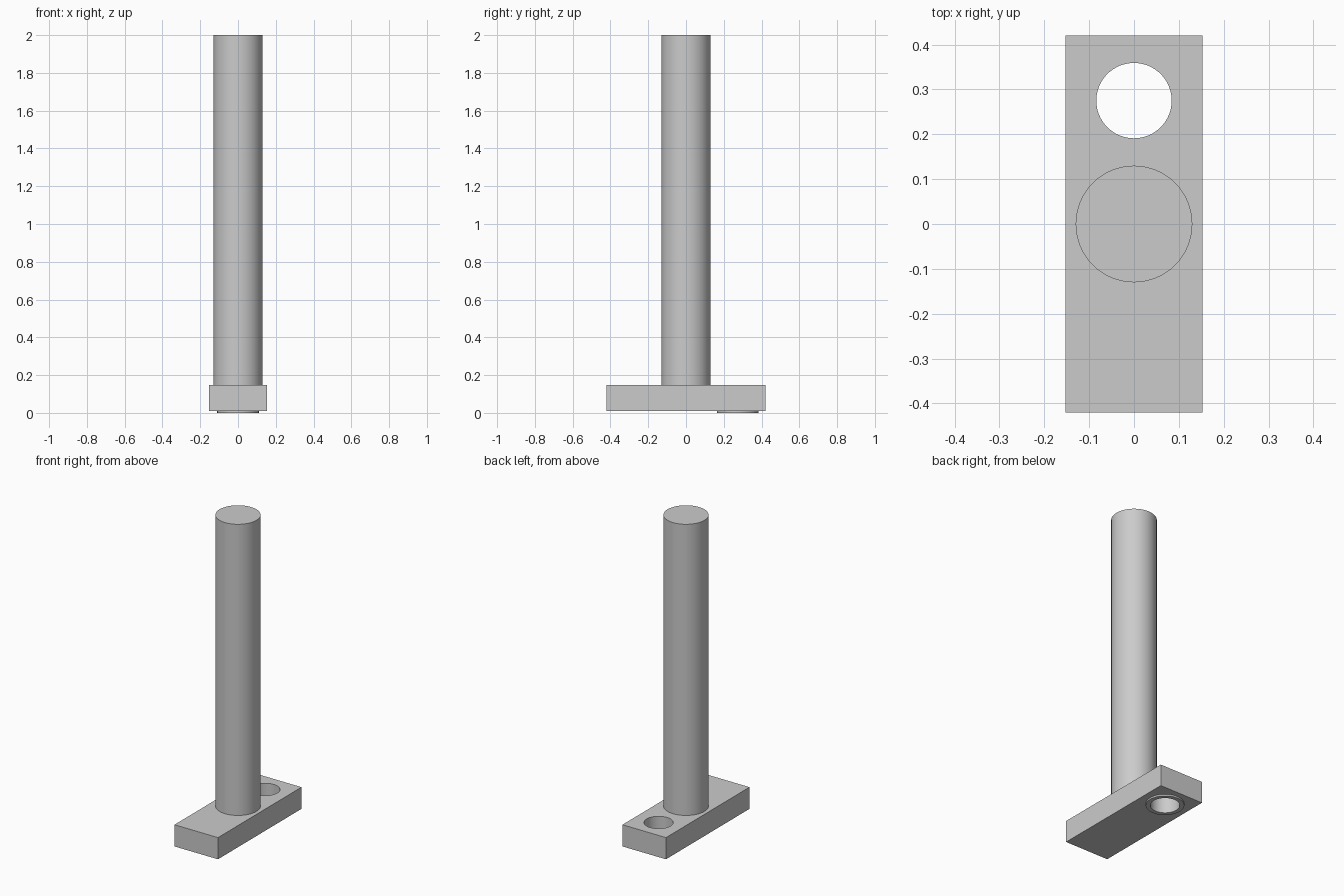
import bpy
import bmesh
from math import radians
from mathutils import Matrix

if "Cube" in bpy.data.objects:
    bpy.data.objects.remove(bpy.data.objects["Cube"], do_unlink=True)

HALF_X, HALF_Y = 0.153, 0.42
PLATE_Z, PLATE_TOP = 0.01, 0.148
ROD_R, ROD_TOP = 0.13, 2.0
HOLE_Y, HOLE_R, BOSS_R = 0.275, 0.084, 0.11
SIDES = 64

grey = bpy.data.materials.new("plain grey")
grey.use_nodes = True
grey.diffuse_color = (0.6, 0.6, 0.6, 1)
grey.node_tree.nodes["Principled BSDF"].inputs["Base Color"].default_value = (0.6, 0.6, 0.6, 1)


def make_object(name, bm):
    bmesh.ops.recalc_face_normals(bm, faces=bm.faces)
    mesh = bpy.data.meshes.new(name)
    bm.to_mesh(mesh)
    bm.free()
    mesh.materials.append(grey)
    obj = bpy.data.objects.new(name, mesh)
    bpy.context.collection.objects.link(obj)
    return obj


def cylinder(name, radius, y, z0, z1):
    bm = bmesh.new()
    bmesh.ops.create_cone(bm, cap_ends=True, segments=SIDES, radius1=radius, radius2=radius,
                          depth=z1 - z0, matrix=Matrix.Translation((0, y, (z0 + z1) / 2)))
    return make_object(name, bm)


def apply_boolean(target, other, operation):
    mod = target.modifiers.new(operation.lower(), "BOOLEAN")
    mod.operation, mod.solver, mod.object = operation, "EXACT", other
    bpy.context.view_layer.objects.active = target
    bpy.ops.object.modifier_apply(modifier=mod.name)
    bpy.data.objects.remove(other, do_unlink=True)


# Base plate
bm = bmesh.new()
size = (2 * HALF_X, 2 * HALF_Y, PLATE_TOP - PLATE_Z)
bmesh.ops.create_cube(bm, size=1, matrix=Matrix.Translation((0, 0, (PLATE_Z + PLATE_TOP) / 2))
                      @ Matrix.Diagonal((*size, 1)))
base_plate = make_object("base_plate", bm)

# Raised boss under the plate, rod on top, then the through hole
apply_boolean(base_plate, cylinder("boss", BOSS_R, HOLE_Y, 0, PLATE_Z + 0.03), "UNION")
apply_boolean(base_plate, cylinder("rod", ROD_R, 0, PLATE_TOP - 0.05, ROD_TOP), "UNION")
apply_boolean(base_plate, cylinder("hole_cutter", HOLE_R, HOLE_Y, -0.1, 0.3), "DIFFERENCE")
base_plate.name = "base_plate_with_rod"

# Smooth round walls, sharp edges
bpy.ops.object.select_all(action="DESELECT")
base_plate.select_set(True)
bpy.context.view_layer.objects.active = base_plate
bpy.ops.object.shade_smooth_by_angle(angle=radians(30))
